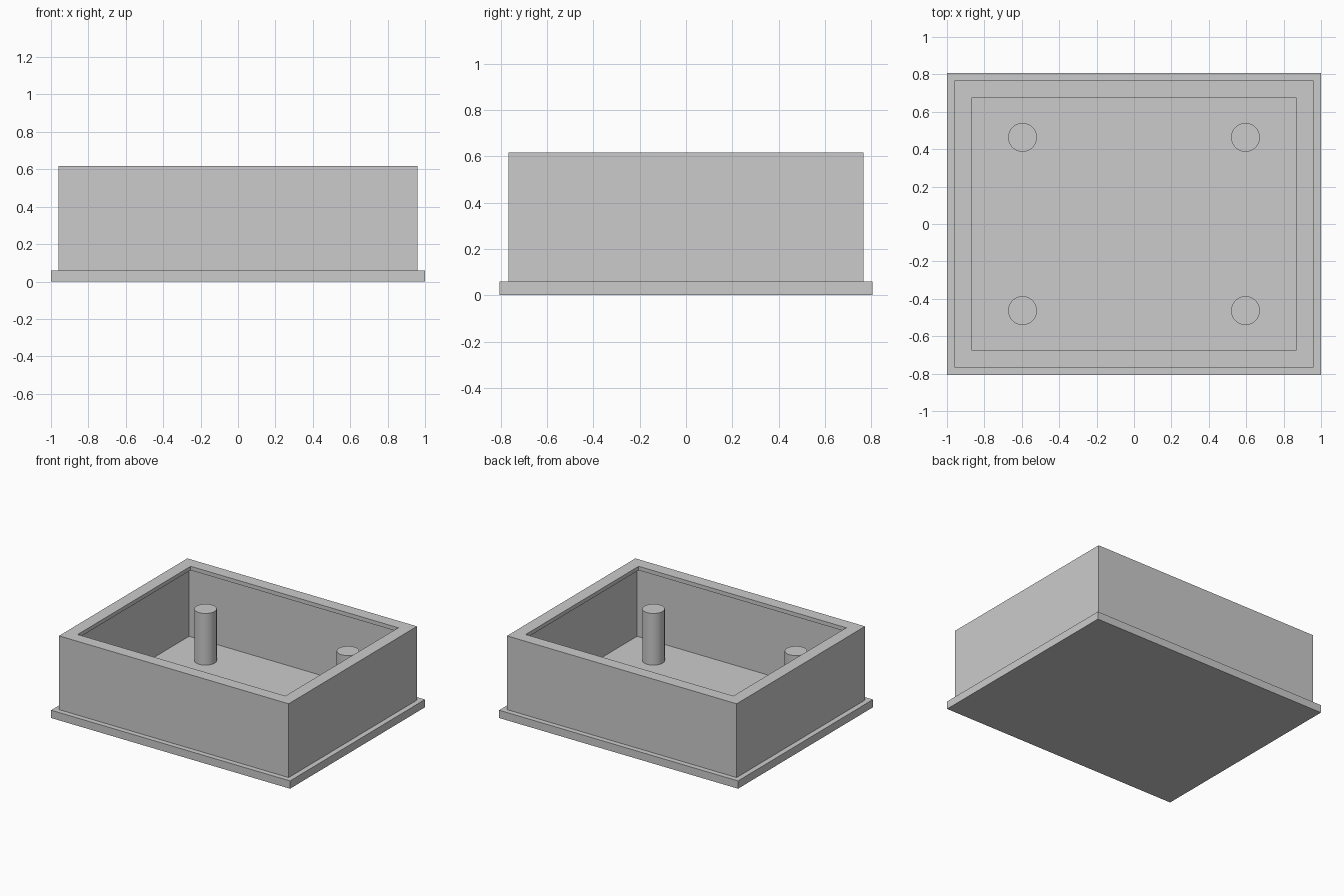
import bpy, bmesh, math

cube = bpy.data.objects.get("Cube")
if cube:
    bpy.data.objects.remove(cube, do_unlink=True)

# Single grey finish
grey = bpy.data.materials.new("plain grey")
grey.use_nodes = True
colour = (0.6, 0.6, 0.6, 1)
grey.diffuse_color = colour
grey.node_tree.nodes["Principled BSDF"].inputs["Base Color"].default_value = colour

BASE_X, BASE_Y = 1.0, 0.806      # half sizes of the base plate
FLOOR, RIM = 0.059, 0.617        # floor and rim heights
LIP = 0.03                       # lip thickness
POST_TOP = 0.45


def rect_ring(bm, inset, z):
    """Rectangle of vertices, inset evenly from the base plate outline."""
    x, y = BASE_X - inset, BASE_Y - inset
    return [bm.verts.new((sx * x, sy * y, z))
            for sx, sy in ((-1, -1), (1, -1), (1, 1), (-1, 1))]


def finish(bm, name):
    bmesh.ops.recalc_face_normals(bm, faces=bm.faces[:])
    mesh = bpy.data.meshes.new(name)
    bm.to_mesh(mesh)
    bm.free()
    mesh.materials.append(grey)
    obj = bpy.data.objects.new(name, mesh)
    bpy.context.collection.objects.link(obj)
    return obj


def bridge(bm, a, b):
    for i in range(4):
        j = (i + 1) % 4
        bm.faces.new((a[i], a[j], b[j], b[i]))


# Base plate with a projecting flange
bm = bmesh.new()
low, high = rect_ring(bm, 0, 0), rect_ring(bm, 0, FLOOR)
bridge(bm, low, high)
bm.faces.new(low)
bm.faces.new(high)
finish(bm, "base_plate")

# Walls: closed cross-section swept round, with an inward lip at the rim
OUTER, OPENING, RECESS = 0.039, 0.131, 0.087
profile = [(OUTER, FLOOR), (OUTER, RIM), (OPENING, RIM),
           (OPENING, RIM - LIP), (RECESS, RIM - LIP), (RECESS, FLOOR)]
bm = bmesh.new()
rings = [rect_ring(bm, inset, z) for inset, z in profile]
for k, ring in enumerate(rings):
    bridge(bm, ring, rings[(k + 1) % len(rings)])
finish(bm, "walls")

# Four round mounting posts
for side, sx in (("right", -1), ("left", 1)):
    for end, sy in (("front", -1), ("back", 1)):
        bm = bmesh.new()
        bmesh.ops.create_cone(bm, cap_ends=True, segments=40, radius1=0.077,
                              radius2=0.077, depth=POST_TOP - FLOOR)
        post = finish(bm, f"{end}_{side}_post")
        post.location = (sx * 0.596, sy * 0.463, (POST_TOP + FLOOR) / 2)
        bpy.ops.object.select_all(action="DESELECT")
        post.select_set(True)
        bpy.context.view_layer.objects.active = post
        bpy.ops.object.shade_smooth_by_angle(angle=math.radians(30))
